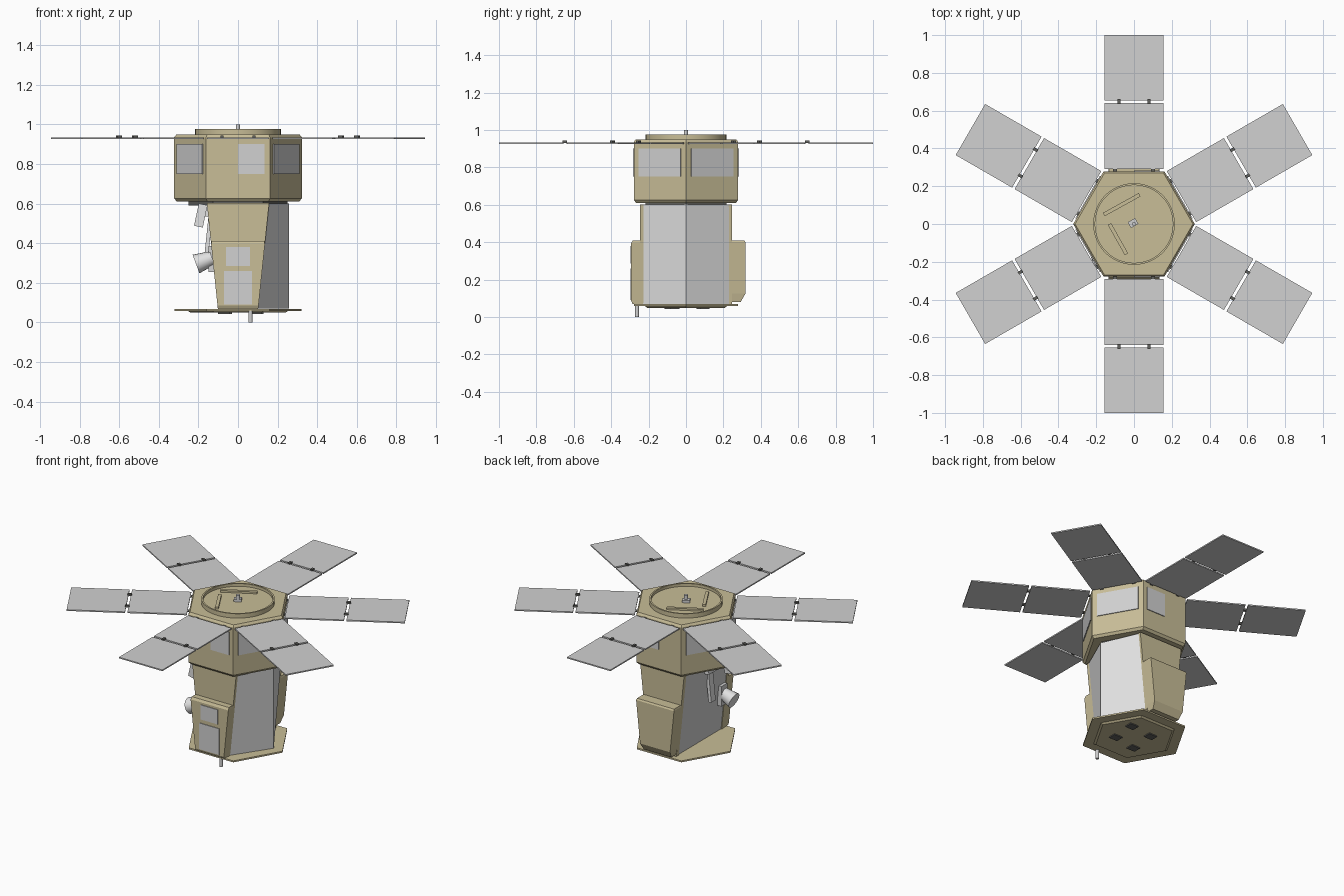
import bpy, bmesh, math
from mathutils import Matrix, Vector

if "Cube" in bpy.data.objects:
    bpy.data.objects.remove(bpy.data.objects["Cube"])


def material(name, rgb):
    m = bpy.data.materials.new(name)
    m.diffuse_color = (*rgb, 1)
    m.use_nodes = True
    m.node_tree.nodes["Principled BSDF"].inputs["Base Color"].default_value = m.diffuse_color
    return m


TAN = material("tan_blanket", (0.58, 0.51, 0.31))
GRAY = material("panel_gray", (0.64, 0.64, 0.64))
FOIL = material("silver_foil", (0.76, 0.76, 0.76))
DARK = material("dark_metal", (0.12, 0.12, 0.11))


def finish(name, bm, *mats):
    bmesh.ops.recalc_face_normals(bm, faces=bm.faces[:])
    me = bpy.data.meshes.new(name)
    bm.to_mesh(me)
    bm.free()
    for m in mats:
        me.materials.append(m)
    ob = bpy.data.objects.new(name, me)
    bpy.context.collection.objects.link(ob)
    return ob


def loft(name, loops, *mats):
    """Closed solid through matching loops of points."""
    bm = bmesh.new()
    rows = [[bm.verts.new(p) for p in loop] for loop in loops]
    n = len(rows[0])
    for a, b in zip(rows, rows[1:]):
        for i in range(n):
            j = (i + 1) % n
            bm.faces.new((a[i], a[j], b[j], b[i]))
    bm.faces.new(rows[0][::-1])
    bm.faces.new(rows[-1])
    return finish(name, bm, *mats)


def box(name, centre, size, mat, rot=None):
    bm = bmesh.new()
    m = Matrix.Translation(centre) @ (rot or Matrix()) @ Matrix.Diagonal((*size, 1))
    bmesh.ops.create_cube(bm, size=1, matrix=m)
    return finish(name, bm, mat)


def rod(name, a, b, r1, r2, mat, sides=16):
    a, b = Vector(a), Vector(b)
    bm = bmesh.new()
    m = Matrix.Translation((a + b) / 2) @ (b - a).to_track_quat('Z', 'Y').to_matrix().to_4x4()
    bmesh.ops.create_cone(bm, cap_ends=True, segments=sides, radius1=r1, radius2=r2,
                          depth=(b - a).length, matrix=m)
    return finish(name, bm, mat)


def ring(r, z, n=6):
    return [(r * math.cos(math.tau * i / n), r * math.sin(math.tau * i / n), z) for i in range(n)]


def hexagon(name, profile, mat):
    return loft(name, [ring(r, z) for r, z in profile], mat)


def turn(deg):
    return Matrix.Rotation(math.radians(deg), 4, 'Z')


# Upper hexagonal body with softened rims
hexagon("upper_body", [(0.308, 0.61), (0.322, 0.625), (0.322, 0.935), (0.312, 0.948)], TAN)
hexagon("neck", [(0.25, 0.59), (0.25, 0.615)], DARK)

# Windows on the six upper faces (short ones front and back)
for k in range(6):
    deg = 30 + 60 * k
    u0, u1 = {90: (-0.135, 0.0), 270: (0.0, 0.135)}.get(deg, (-0.13, 0.13))
    centre = turn(deg) @ Vector((0.28, (u0 + u1) / 2, 0.825))
    box("upper_window", centre, (0.008, u1 - u0, 0.15), GRAY, turn(deg))

# Six folding solar wings with hinges
for k in range(6):
    rot = turn(30 + 60 * k)
    for name, r0, r1 in (("inner_solar_panel", 0.29, 0.64), ("outer_solar_panel", 0.655, 1.0)):
        box(name, rot @ Vector(((r0 + r1) / 2, 0, 0.93)), (r1 - r0, 0.312, 0.008), GRAY, rot)
    for s in (-1, 1):
        box("wing_hinge", rot @ Vector((0.648, 0.08 * s, 0.937)), (0.026, 0.016, 0.012), DARK, rot)
        box("wing_root", rot @ Vector((0.283, 0.1 * s, 0.93)), (0.024, 0.02, 0.007), DARK, rot)

# Round adapter ring on the roof with a shallow floor
rim = loft("roof_ring", [ring(r, z, 48) for r, z in
           ((0.216, 0.94), (0.216, 0.976), (0.206, 0.976), (0.206, 0.958))], TAN)
for (x0, y0), (x1, y1) in (((-0.16, 0.05), (0.03, 0.155)), ((-0.13, 0.0), (-0.04, -0.16))):
    ang = math.degrees(math.atan2(y1 - y0, x1 - x0))
    box("roof_bar", ((x0 + x1) / 2, (y0 + y1) / 2, 0.963),
        (math.hypot(x1 - x0, y1 - y0), 0.02, 0.014), TAN, turn(ang))
rod("roof_antenna", (0, 0, 0.95), (0, 0, 1.0), 0.011, 0.011, GRAY, 12)
box("antenna_foot", (-0.005, 0.005, 0.965), (0.045, 0.035, 0.016), GRAY, turn(30))


# Half width of the tapered lower body at a height
def half(z):
    return 0.102 + (z - 0.07) / 0.53 * 0.055


# Lower body: ridge on the right, flat wall on the left
def core(z):
    w = half(z) - 0.004
    return [(-w, -0.235, z), (w, -0.235, z), (0.257, 0, z), (w, 0.235, z), (-w, 0.235, z)]


body = loft("lower_body", [core(0.07), core(0.6)], TAN, FOIL, GRAY)
for f in body.data.polygons:
    f.material_index = 1 if f.normal.x > 0.4 else 2 if f.normal.x < -0.4 else 0


# Tapered slabs and equipment boxes on front and back
def slab(name, side, rows):
    loops = []
    for z, y0, y1, inset in rows:
        w = half(z) - inset
        loops.append([(-w, side * y0, z), (w, side * y0, z), (w, side * y1, z), (-w, side * y1, z)])
    return loft(name, loops, TAN)


for side, label in ((-1, "front"), (1, "back")):
    slab(label + "_wall", side, [(0.068, 0.22, 0.245, 0), (0.602, 0.22, 0.245, 0)])
slab("front_box", -1, [(0.07, 0.24, 0.286, 0), (0.085, 0.24, 0.293, 0),
                       (0.395, 0.24, 0.293, 0), (0.41, 0.24, 0.284, 0.004)])
slab("back_box", 1, [(0.08, 0.24, 0.292, 0.004), (0.125, 0.24, 0.318, 0),
                     (0.4, 0.24, 0.318, 0), (0.41, 0.24, 0.312, 0.004)])
box("front_upper_window", (0, -0.293, 0.333), (0.122, 0.008, 0.095), GRAY)
box("front_lower_window", (0, -0.293, 0.175), (0.142, 0.008, 0.17), GRAY)

# Base plate with raised underside and small sensor plates
hexagon("base_plate", [(0.32, 0.058), (0.32, 0.068)], TAN)
hexagon("base_underside", [(0.24, 0.049), (0.255, 0.059)], TAN)
for x, y in ((0.1, 0.1), (0.09, -0.06), (-0.06, 0.08), (-0.07, -0.09)):
    box("base_sensor", (x, y, 0.047), (0.06, 0.05, 0.009), DARK)
rod("base_antenna", (0.062, -0.262, 0.0), (0.062, -0.262, 0.062), 0.01, 0.01, GRAY, 12)

# Instruments on the left wall: T bracket, tilted tracker, short horn
lean = Matrix.Rotation(math.radians(6), 4, 'Y')
box("bracket_stem", (-0.148, -0.04, 0.45), (0.02, 0.045, 0.23), FOIL, lean)
box("bracket_head", (-0.165, -0.04, 0.56), (0.03, 0.13, 0.05), FOIL, lean)
box("tracker", (-0.188, -0.17, 0.54), (0.045, 0.05, 0.115), FOIL,
    Matrix.Rotation(math.radians(12), 4, 'Y'))
box("horn_mount", (-0.135, -0.18, 0.32), (0.03, 0.06, 0.13), GRAY)
horn = rod("horn", (-0.13, -0.19, 0.325), (-0.212, -0.19, 0.295), 0.036, 0.05, FOIL, 20)

# Smooth the round parts while keeping sharp edges
for ob in (rim, horn):
    bpy.ops.object.select_all(action='DESELECT')
    ob.select_set(True)
    bpy.context.view_layer.objects.active = ob
    bpy.ops.object.shade_smooth_by_angle()
